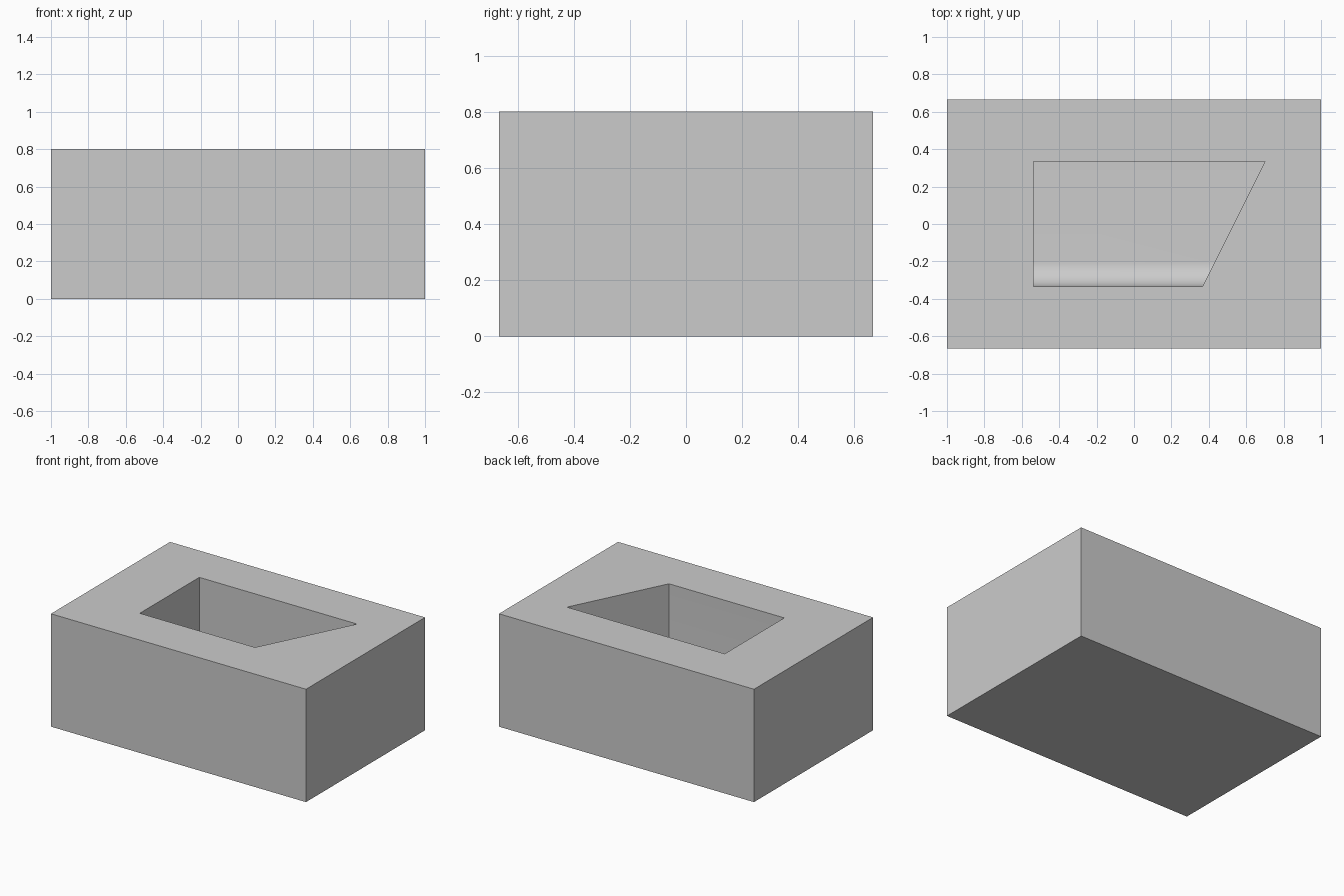
import bpy, bmesh, math

if "Cube" in bpy.data.objects:
    bpy.data.objects.remove(bpy.data.objects["Cube"], do_unlink=True)

LENGTH, WIDTH, HEIGHT = 2.0, 4 / 3, 0.8
HALF_Y = 1 / 3        # half the pocket's width
LEFT_X = -0.537       # square end of the pocket
FLOOR_Z = 0.2
FILLET = 0.133
SEGMENTS = 16

grey = bpy.data.materials.new("plain grey")
grey.use_nodes = True
grey.diffuse_color = (0.6, 0.6, 0.6, 1)
grey.node_tree.nodes["Principled BSDF"].inputs["Base Color"].default_value = (0.6, 0.6, 0.6, 1)


def make_object(name, bm):
    bmesh.ops.recalc_face_normals(bm, faces=bm.faces)
    mesh = bpy.data.meshes.new(name)
    bm.to_mesh(mesh)
    bm.free()
    mesh.materials.append(grey)
    obj = bpy.data.objects.new(name, mesh)
    bpy.context.collection.objects.link(obj)
    return obj


def slanted_end(y):
    return 0.5335 + 0.5 * y


# Solid block
bm = bmesh.new()
bmesh.ops.create_cube(bm, size=1)
for v in bm.verts:
    v.co.x *= LENGTH
    v.co.y *= WIDTH
    v.co.z = (v.co.z + 0.5) * HEIGHT
block = make_object("pocketed_block", bm)

# Pocket cutter: side profile with a rounded front floor edge, slanted at one end
profile = [(HALF_Y, FLOOR_Z), (HALF_Y, HEIGHT + 0.1), (-HALF_Y, HEIGHT + 0.1)]
for i in range(SEGMENTS + 1):
    a = math.pi / 2 * i / SEGMENTS
    profile.append((-HALF_Y + FILLET * (1 - math.cos(a)),
                    FLOOR_Z + FILLET * (1 - math.sin(a))))
bm = bmesh.new()
left = [bm.verts.new((LEFT_X, y, z)) for y, z in profile]
right = [bm.verts.new((slanted_end(y), y, z)) for y, z in profile]
bm.faces.new(left)
bm.faces.new(right)
for i in range(len(profile)):
    j = (i + 1) % len(profile)
    bm.faces.new((left[i], left[j], right[j], right[i]))
cutter = make_object("pocket_cutter", bm)
cutter.hide_render = True

# Cut the pocket, then smooth only the rounded floor edge
cut = block.modifiers.new("pocket", 'BOOLEAN')
cut.operation = 'DIFFERENCE'
cut.solver = 'EXACT'
cut.object = cutter
bpy.ops.object.select_all(action='DESELECT')
block.select_set(True)
bpy.context.view_layer.objects.active = block
bpy.ops.object.modifier_apply(modifier=cut.name)
bpy.data.objects.remove(cutter, do_unlink=True)
bpy.ops.object.shade_smooth_by_angle(angle=math.radians(20))
